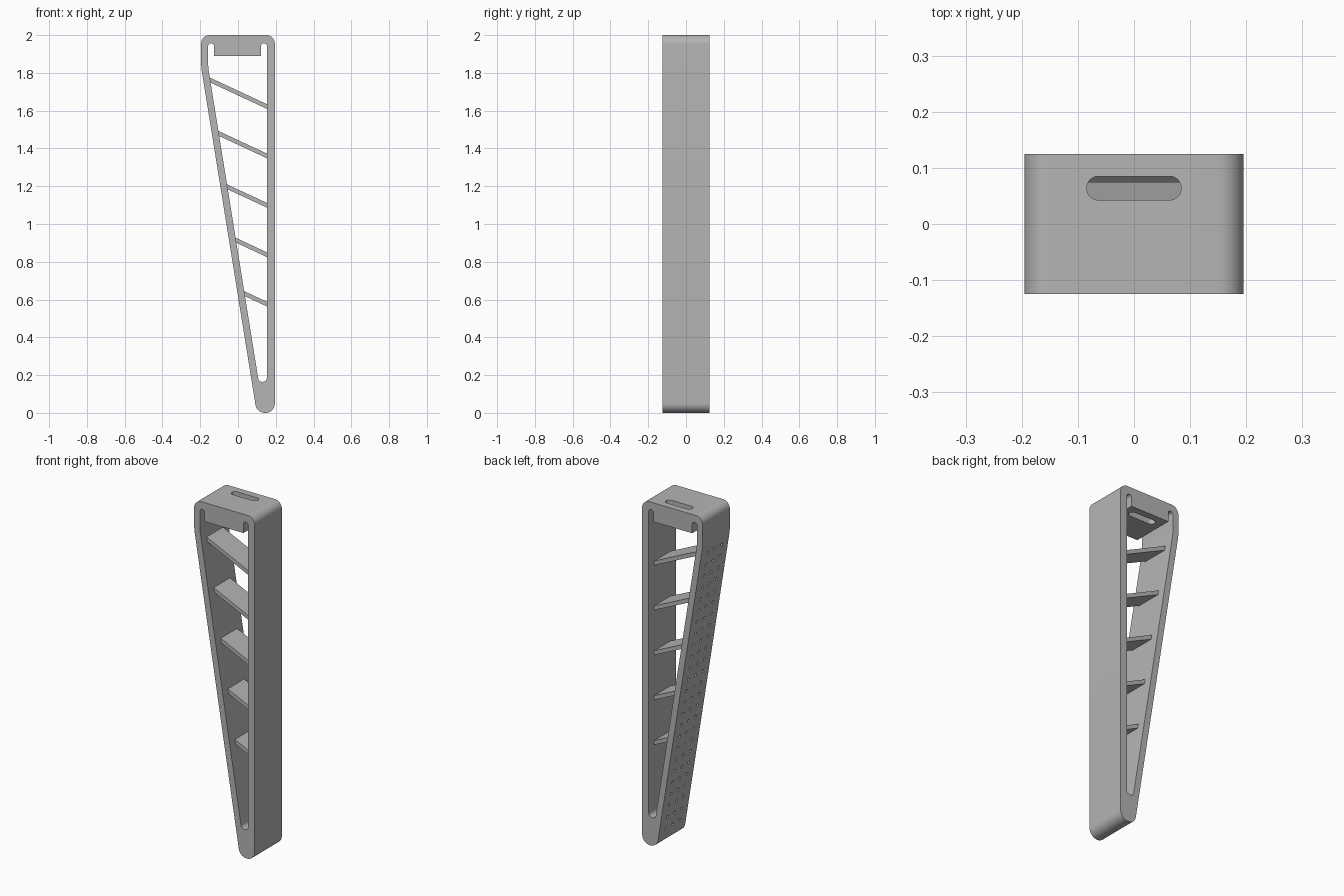
import bpy, bmesh, math
from mathutils import Vector, Matrix

cube = bpy.data.objects.get("Cube")
if cube:
    bpy.data.objects.remove(cube, do_unlink=True)

grey = bpy.data.materials.new("plain grey")
grey.use_nodes = True
grey.diffuse_color = (0.46, 0.46, 0.46, 1)
grey.node_tree.nodes["Principled BSDF"].inputs["Base Color"].default_value = grey.diffuse_color

HALF = 0.125


def rounded(corners, segs=12):
    """Turn (x, y, radius) corners into an outline with filleted corners."""
    out = []
    for i, (x, y, r) in enumerate(corners):
        p = Vector((x, y))
        if r == 0:
            out.append(p)
            continue
        a = (Vector(corners[i - 1][:2]) - p).normalized()
        b = (Vector(corners[(i + 1) % len(corners)][:2]) - p).normalized()
        half = a.angle(b) / 2
        centre = p + (a + b).normalized() * r / math.sin(half)
        start = p + a * r / math.tan(half) - centre
        end = p + b * r / math.tan(half) - centre
        sweep = start.angle_signed(end)
        for k in range(segs + 1):
            out.append(centre + Matrix.Rotation(-sweep * k / segs, 2) @ start)
    return out


def make_object(name, bm):
    bmesh.ops.recalc_face_normals(bm, faces=bm.faces)
    mesh = bpy.data.meshes.new(name)
    bm.to_mesh(mesh)
    bm.free()
    mesh.materials.append(grey)
    obj = bpy.data.objects.new(name, mesh)
    bpy.context.collection.objects.link(obj)
    return obj


def prism(name, outline, low, high, upright=False):
    """Extrude an outline along y, or along z when upright."""
    bm = bmesh.new()
    place = (lambda p, d: (p.x, p.y, d)) if upright else (lambda p, d: (p.x, d, p.y))
    face = bm.faces.new([bm.verts.new(place(p, low)) for p in outline])
    moved = bmesh.ops.extrude_face_region(bm, geom=[face])["geom"]
    shift = Vector((0, 0, high - low) if upright else (0, high - low, 0))
    bmesh.ops.translate(bm, vec=shift, verts=[v for v in moved if isinstance(v, bmesh.types.BMVert)])
    return make_object(name, bm)


def cut(target, cutter):
    cutter.hide_render = True
    mod = target.modifiers.new("cut", "BOOLEAN")
    mod.operation = "DIFFERENCE"
    mod.solver = "EXACT"
    mod.object = cutter
    bpy.context.view_layer.objects.active = target
    bpy.ops.object.modifier_apply(modifier=mod.name)
    bpy.data.objects.remove(cutter, do_unlink=True)


# Tapered frame with a hanging top block between two narrow grooves
knee, toe = Vector((-0.195, 1.83)), Vector((0.0995, 0))
frame = prism("tapered_frame", rounded([
    (toe.x, toe.y, 0.05), (0.195, 0, 0.05), (0.195, 2, 0.045),
    (-0.195, 2, 0.045), (knee.x, knee.y, 0.3)]), -HALF, HALF)
opening = prism("opening_cutter", rounded([
    (0.11, 0.164, 0.023), (0.153, 0.164, 0.023),
    (0.153, 1.957, 0.0154), (0.122, 1.957, 0.0154), (0.122, 1.89, 0),
    (-0.127, 1.89, 0), (-0.127, 1.957, 0.0154), (-0.158, 1.957, 0.0154),
    (-0.158, 1.83, 0.3)]), -0.2, 0.2)
cut(frame, opening)

# Rounded slot through the top block
cut(frame, prism("slot_cutter", rounded([
    (x, y, 0.0205) for x, y in ((-0.084, 0.043), (0.084, 0.043), (0.084, 0.085), (-0.084, 0.085))]),
    1.85, 2.05, upright=True))

# Grid of shallow round dimples on the sloping side
slope = toe - knee
normal = Vector((slope.y, 0, -slope.x)).normalized()
turn = normal.to_track_quat("Z", "Y").to_matrix().to_4x4()
bm = bmesh.new()
rows = 25
for i in range(rows):
    p = knee + slope * (0.035 + 0.915 * i / (rows - 1))
    for y in (-0.065, 0, 0.065):
        bmesh.ops.create_cone(bm, cap_ends=True, segments=12, radius1=0.009, radius2=0.009,
                              depth=0.04, matrix=Matrix.Translation((p.x, y, p.y)) @ turn)
cut(frame, make_object("dimple_cutter", bm))

# Five sloping shelves, set back from front and rear
parts = [frame]
for i in range(5):
    right_z = 1.622 - 0.2615 * i
    tilt = -0.466
    right_x = 0.165
    # left end is buried inside the sloping wall
    left_x = -0.158 + 0.1612 * (1.83 - right_z - 0.14 + 0.02 * i) - 0.012
    left_z = right_z + tilt * (left_x - 0.153)
    end_z = right_z + tilt * (right_x - 0.153)
    t = 0.0125
    parts.append(prism(f"shelf_{i + 1}", [Vector(c) for c in (
        (left_x, left_z - t), (right_x, end_z - t), (right_x, end_z + t), (left_x, left_z + t))],
        -0.075, 0.075))

# Smooth the rounded corners, keep edges sharp
bpy.ops.object.select_all(action="DESELECT")
frame.select_set(True)
bpy.context.view_layer.objects.active = frame
bpy.ops.object.shade_smooth_by_angle(angle=math.radians(30))
